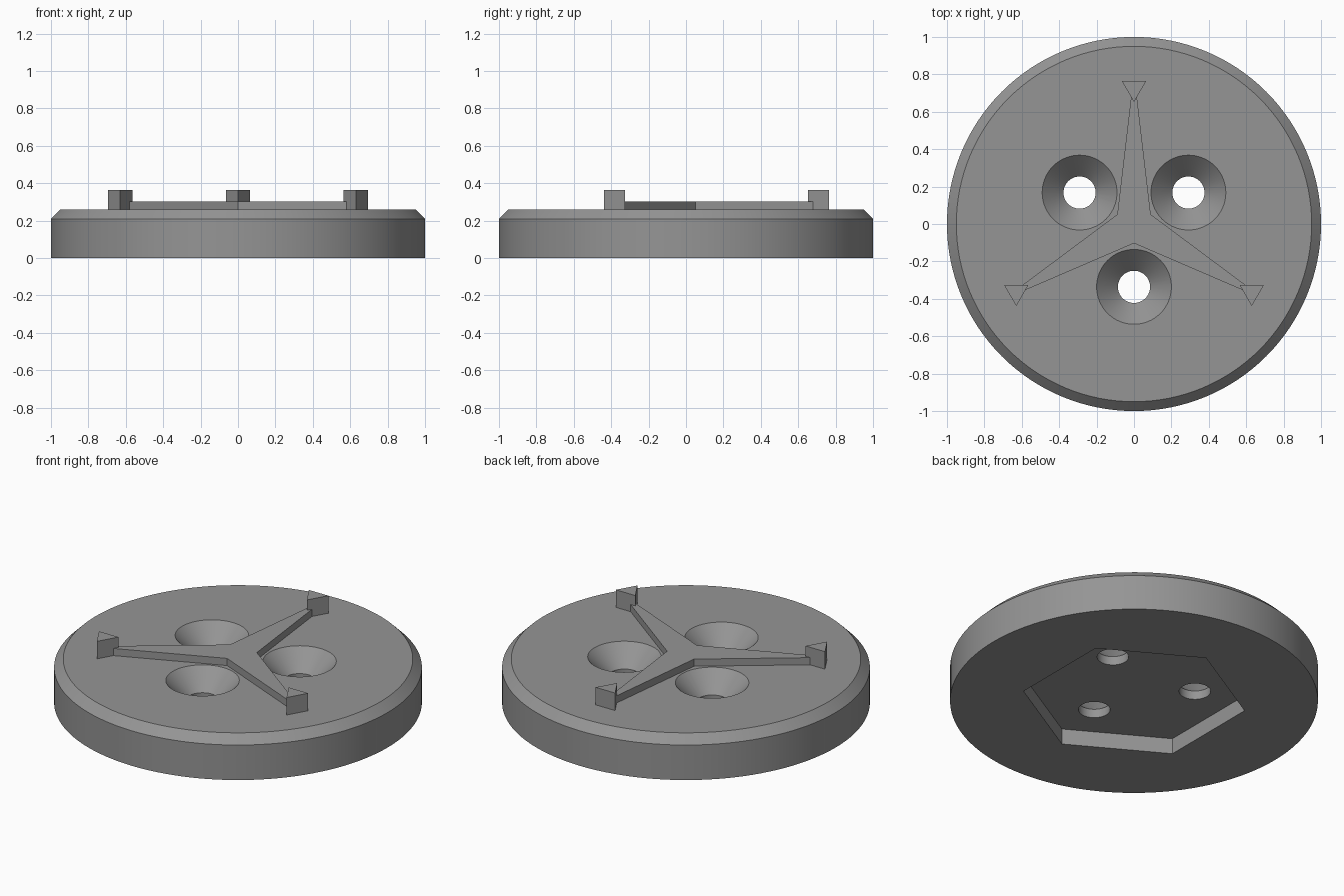
import bpy, bmesh, math

if "Cube" in bpy.data.objects:
    bpy.data.objects.remove(bpy.data.objects["Cube"])

grey = bpy.data.materials.new("mid grey")
grey.diffuse_color = (0.30, 0.30, 0.30, 1)
grey.use_nodes = True
grey.node_tree.nodes["Principled BSDF"].inputs["Base Color"].default_value = grey.diffuse_color


def make_object(name, bm):
    bmesh.ops.recalc_face_normals(bm, faces=bm.faces)
    mesh = bpy.data.meshes.new(name)
    bm.to_mesh(mesh)
    bm.free()
    mesh.materials.append(grey)
    obj = bpy.data.objects.new(name, mesh)
    bpy.context.collection.objects.link(obj)
    return obj


def lathe(name, profile, sides, centre=(0, 0), start=0.0):
    """Solid of revolution from (radius, z) rings, capped at both ends."""
    bm = bmesh.new()
    angles = [start + 2 * math.pi * i / sides for i in range(sides)]
    rings = [[bm.verts.new((centre[0] + r * math.cos(a), centre[1] + r * math.sin(a), z))
              for a in angles] for r, z in profile]
    for low, high in zip(rings, rings[1:]):
        for i in range(sides):
            j = (i + 1) % sides
            bm.faces.new((low[i], low[j], high[j], high[i]))
    bm.faces.new(rings[0])
    bm.faces.new(rings[-1])
    return make_object(name, bm)


def prism(name, outline, z0, z1):
    bm = bmesh.new()
    low = [bm.verts.new((x, y, z0)) for x, y in outline]
    high = [bm.verts.new((x, y, z1)) for x, y in outline]
    n = len(outline)
    for i in range(n):
        bm.faces.new((low[i], low[(i + 1) % n], high[(i + 1) % n], high[i]))
    bm.faces.new(low)
    bm.faces.new(high)
    return make_object(name, bm)


def polar(r, degrees, side=0.0):
    a = math.radians(degrees)
    return (r * math.cos(a) - side * math.sin(a), r * math.sin(a) + side * math.cos(a))


TOP = 0.26

# Round base with a chamfered upper rim
base = lathe("base_disc", [(1, 0), (1, 0.21), (0.95, TOP)], 128)

# Hexagonal pocket underneath and three countersunk holes
cutters = [lathe("pocket_cutter", [(0.61, -0.05), (0.61, 0.094)], 6, start=math.radians(30))]
for angle in (-90, 30, 150):
    cutters.append(lathe("countersink_cutter",
                         [(0.086, 0.05), (0.086, 0.146), (0.22, 0.28)], 64,
                         centre=polar(0.336, angle)))
for cutter in cutters:
    mod = base.modifiers.new("cut", 'BOOLEAN')
    mod.operation = 'DIFFERENCE'
    mod.solver = 'EXACT'
    mod.object = cutter
    bpy.context.view_layer.objects.active = base
    bpy.ops.object.modifier_apply(modifier=mod.name)
for cutter in cutters:
    bpy.data.objects.remove(cutter)

bpy.ops.object.select_all(action='DESELECT')
base.select_set(True)
bpy.context.view_layer.objects.active = base
bpy.ops.object.shade_smooth_by_angle(angle=math.radians(30))

# Raised three-armed star with tapering arms
outline = []
for angle in (90, 210, 330):
    outline += [polar(0.70, angle, -0.013), polar(0.70, angle, 0.013), polar(0.103, angle + 60)]
prism("star", outline, TOP, 0.303)

# Triangular posts at the arm ends, all pointing the same way
for angle in (90, 210, 330):
    cx, cy = polar(0.727, angle)
    corners = [polar(0.075, a) for a in (30, 150, 270)]
    prism("corner_post", [(cx + x, cy + y) for x, y in corners], TOP, 0.365)
